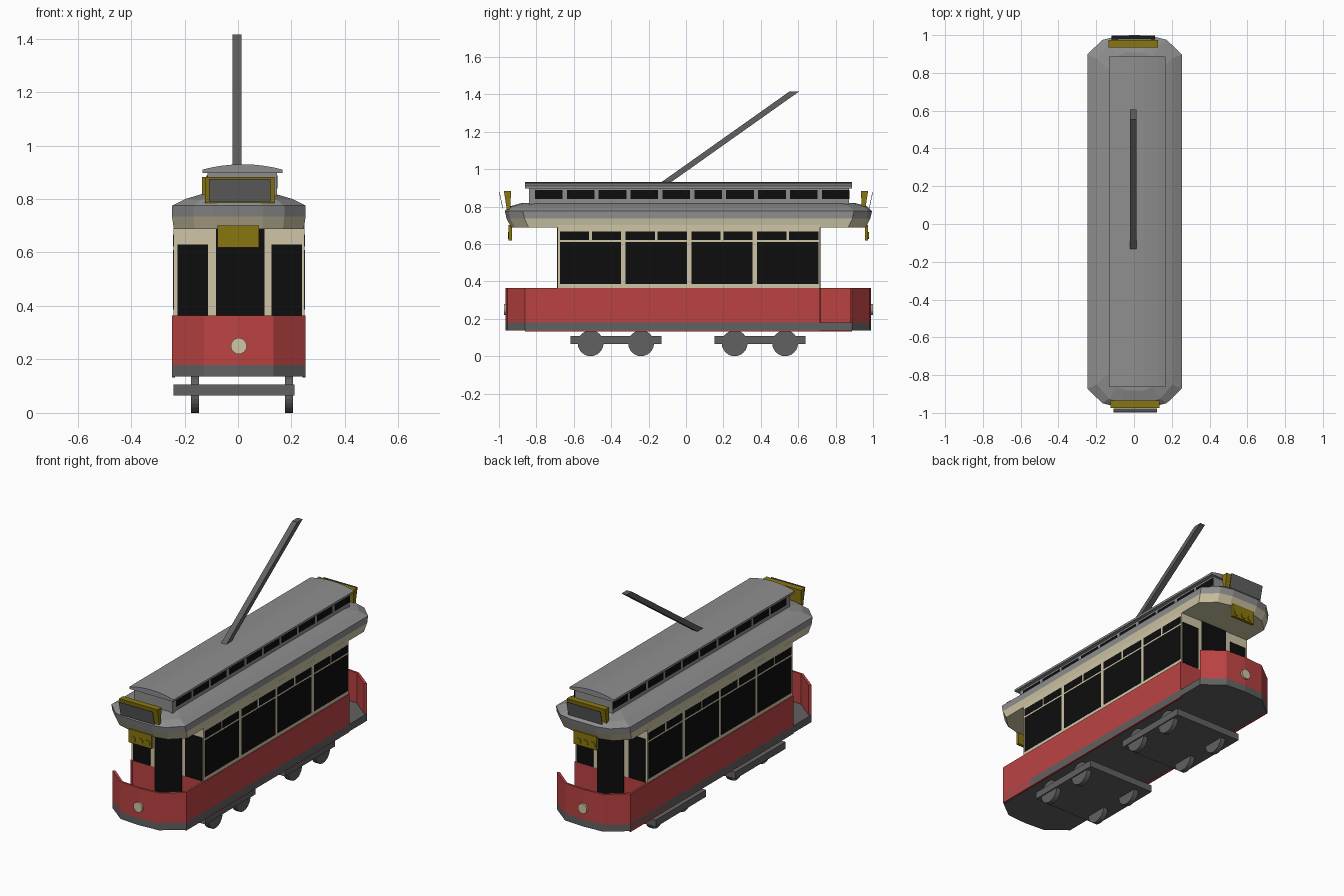
import bpy, bmesh, math
from mathutils import Vector, Matrix

cube = bpy.data.objects.get("Cube")
if cube:
    bpy.data.objects.remove(cube, do_unlink=True)

CX, CY = 0.003, 0.013  # body centre


def material(name, rgb):
    m = bpy.data.materials.new(name)
    m.use_nodes = True
    m.diffuse_color = (*rgb, 1)
    m.node_tree.nodes["Principled BSDF"].inputs["Base Color"].default_value = (*rgb, 1)
    return m


RED = material("red paint", (0.5, 0.055, 0.055))
CREAM = material("cream paint", (0.62, 0.56, 0.38))
ROOF = material("roof grey", (0.27, 0.27, 0.27))
IRON = material("dark grey", (0.12, 0.12, 0.12))
GOLD = material("dark gold", (0.25, 0.18, 0.005))
BLACK = material("black glass", (0.004, 0.004, 0.004))


def finish(name, bm, *mats, rule=None):
    bmesh.ops.recalc_face_normals(bm, faces=bm.faces[:])
    if rule:
        for f in bm.faces:
            f.material_index = rule(f)
    me = bpy.data.meshes.new(name)
    bm.to_mesh(me)
    bm.free()
    for m in mats:
        me.materials.append(m)
    ob = bpy.data.objects.new(name, me)
    bpy.context.collection.objects.link(ob)
    return ob


def add_loft(bm, rings):
    vs = [[bm.verts.new(p) for p in r] for r in rings]
    n = len(vs[0])
    for a, b in zip(vs, vs[1:]):
        for i in range(n):
            j = (i + 1) % n
            bm.faces.new((a[i], a[j], b[j], b[i]))
    bm.faces.new(vs[0])
    bm.faces.new(vs[-1])


def loft(name, rings, *mats, rule=None):
    bm = bmesh.new()
    add_loft(bm, rings)
    return finish(name, bm, *mats, rule=rule)


def prism(name, plan, z0, z1, mat):
    return loft(name, [[(x, y, z) for x, y in plan] for z in (z0, z1)], mat)


def boxes(name, mat, spans):
    """Each span is (x0, x1, y0, y1, z0, z1)."""
    bm = bmesh.new()
    for x0, x1, y0, y1, z0, z1 in spans:
        add_loft(bm, [[(x0, y0, z), (x1, y0, z), (x1, y1, z), (x0, y1, z)] for z in (z0, z1)])
    return finish(name, bm, mat)


def cylinders(name, mat, centres, radius, depth, axis, segments=24):
    bm = bmesh.new()
    turn = Matrix.Rotation(math.pi / 2, 4, axis)
    for c in centres:
        bmesh.ops.create_cone(bm, cap_ends=True, segments=segments, radius1=radius, radius2=radius,
                              depth=depth, matrix=Matrix.Translation(c) @ turn)
    return finish(name, bm, mat)


def full_plan(nose):
    """Closed plan from the nose points of one quarter, ordered side to centre."""
    front = [(-x, -y) for x, y in nose] + [(x, -y) for x, y in reversed(nose) if x > 0]
    return [(CX + x, CY + y) for x, y in front + [(-x, -y) for x, y in front]]


# Floor and the two bogies
NOSE = [(0.25, 0.875), (0.13, 0.968), (0, 0.977)]
prism("floor", full_plan(NOSE), 0.137, 0.18, IRON)
for label, y in (("front", -0.375), ("rear", 0.395)):
    boxes(label + "_bogie_frame", IRON, [(-0.242, 0.212, y - 0.243, y + 0.243, 0.065, 0.107)])
    wheels = [(x, y + s * 0.135, 0.069) for x in (-0.16, 0.19) for s in (-1, 1)]
    cylinders(label + "_wheels", IRON, wheels, 0.069, 0.03, 'Y')

# Curved end dashes and side skirts, leaving one doorway on each side
T = 0.012
for label, s in (("front", -1), ("rear", 1)):
    outer = [(x, y) for x, y in NOSE] + [(-x, y) for x, y in reversed(NOSE[:-1])]
    inner = [(x * (1 - T / 0.25), y - T) for x, y in reversed(outer)]
    wall = [(CX - s * x, CY + s * y) for x, y in outer + inner]
    prism(label + "_dash", wall, 0.18, 0.365, RED)
    ys = sorted((CY + s * 0.875, CY - s * 0.703))
    xs = sorted((CX - s * 0.25, CX - s * (0.25 - T)))
    boxes(label + "_side_skirt", RED, [(*xs, *ys, 0.132, 0.365)])
    cylinders(label + "_headlamp", CREAM, [(CX, CY + s * 0.98, 0.25)], 0.03, 0.014, 'X')

# Saloon body
Y0, Y1 = CY - 0.7, CY + 0.703
boxes("lower_body", RED, [(CX - 0.24, CX + 0.24, Y0, Y1, 0.18, 0.364)])
boxes("upper_body", CREAM, [(CX - 0.245, CX + 0.245, Y0, Y1, 0.364, 0.70)])

# Side windows: four large panes with two small panes above each
panes = []
for x in (CX - 0.245, CX + 0.245):
    for i in range(4):
        y = Y0 + 0.013 + i * 0.3515
        panes.append((x - 0.002, x + 0.002, y, y + 0.327, 0.387, 0.61))
        for j in (0, 0.171):
            panes.append((x - 0.002, x + 0.002, y + j, y + j + 0.156, 0.622, 0.667))
boxes("side_windows", BLACK, panes)

# Doors and windows in the end bulkheads
panes = []
for y in (Y0, Y1):
    panes.append((-0.082, 0.1, y - 0.004, y + 0.004, 0.18, 0.687))
    for x in (-0.17, 0.182):
        panes.append((x - 0.057, x + 0.057, y - 0.004, y + 0.004, 0.365, 0.63))
boxes("end_doors_and_windows", BLACK, panes)

# Main roof: cream cove below, grey shell above
rings = []
for w, l, z in ((0.243, 0.965, 0.688), (0.25, 0.99, 0.735), (0.25, 1, 0.775),
                (0.2, 0.975, 0.8), (0.14, 0.91, 0.818)):
    nose = [(0.25, 0.885), (0.17, 0.962), (0.09, 0.982)]
    plan = full_plan([(x * w / 0.25, y * l) for x, y in nose])
    rings.append([(x, y, z) for x, y in plan])
loft("main_roof", rings, CREAM, ROOF, rule=lambda f: int(f.calc_center_median().z > 0.735))

# Raised roof with its row of small windows
boxes("raised_roof_wall", ROOF, [(-0.115, 0.145, -0.84, 0.872, 0.8, 0.9)])
panes = []
for x in (-0.115, 0.145):
    for i in range(10):
        y = -0.808 + i * 0.1705
        panes.append((x - 0.002, x + 0.002, y, y + 0.148, 0.84, 0.887))
boxes("raised_roof_windows", BLACK, panes)
arc = [(0.15 * t / 4, 0.93 - 0.02 * (t / 4) ** 2) for t in range(-4, 5)]
section = [(-0.15, 0.897)] + arc + [(0.15, 0.897)]
loft("raised_roof_cap", [[(0.017 + x, y, z) for x, z in section] for y in (-0.862, 0.888)], ROOF)

# Leaning destination boards on the roof and lamp boxes beneath it
for label, s, x in (("front", -1, 0.006), ("rear", 1, -0.004)):
    rings = [[(x + a, s * y, z) for a, y in ((-0.13, back), (0.13, back), (0.13, face), (-0.13, face))]
             for back, face, z in ((0.94, 0.958, 0.785), (0.935, 0.974, 0.883))]
    loft(label + "_destination_board", rings, GOLD)
    rings = [[(x + a, s * (y + d), z) for a, d in ((-0.115, 0), (0.115, 0), (0.115, 0.003), (-0.115, 0.003))]
             for y, z in ((0.978, 0.79), (0.996, 0.875))]
    loft(label + "_destination_panel", rings, IRON)
    y = CY + s * 0.952
    boxes(label + "_lamp_box", GOLD, [(-0.077, 0.079, y - 0.009, y + 0.009, 0.618, 0.7)])
    lamps = [(i * 0.049, y + s * 0.01, 0.645) for i in (-1, 0, 1)]
    cylinders(label + "_lamps", GOLD, lamps, 0.019, 0.006, 'X')

# Trolley pole
pole = [[(a, y + b, z) for a, b in ((-0.021, -0.026), (0.014, -0.026), (0.014, 0.026), (-0.021, 0.026))]
        for y, z in ((-0.12, 0.92), (0.579, 1.415))]
loft("trolley_pole", pole, IRON)
